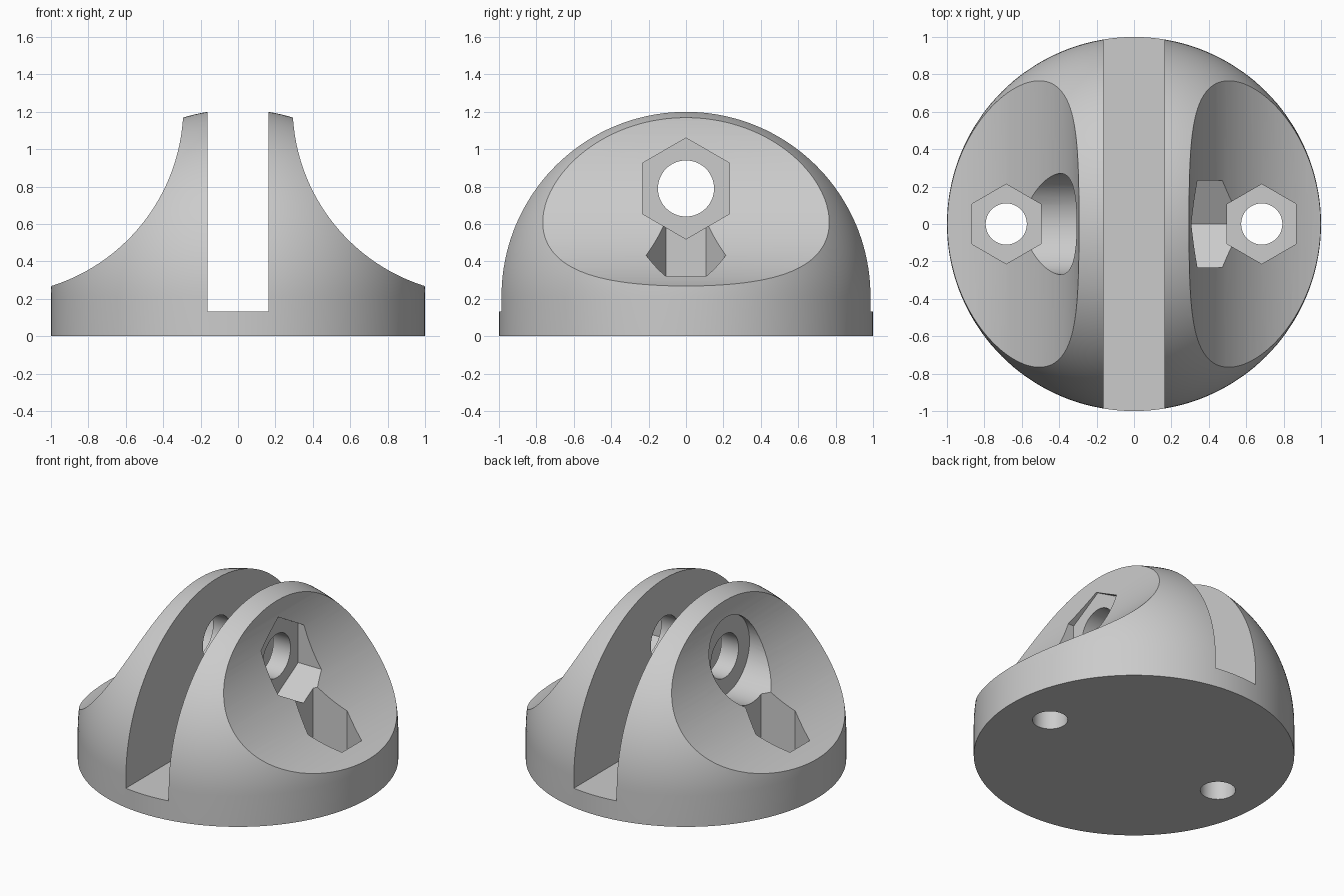
import bpy, bmesh, math
from mathutils import Matrix, Vector

if "Cube" in bpy.data.objects:
    bpy.data.objects.remove(bpy.data.objects["Cube"], do_unlink=True)

DOME_Z = 0.213      # height of the dome's centre
SLOT_HALF = 0.163   # half width of the slot
FLOOR_Z = 0.133     # height of the slot and nut pocket floors
BORE_Z = 0.79       # height of the cross bore
SCREW_X = 0.683     # distance of the base screws from the middle

grey = bpy.data.materials.new("plain grey")
grey.use_nodes = True
colour = (0.6, 0.6, 0.6, 1)
grey.diffuse_color = colour
grey.node_tree.nodes["Principled BSDF"].inputs["Base Color"].default_value = colour


def add_object(name, bm):
    bmesh.ops.recalc_face_normals(bm, faces=bm.faces)
    mesh = bpy.data.meshes.new(name)
    bm.to_mesh(mesh)
    bm.free()
    mesh.materials.append(grey)
    obj = bpy.data.objects.new(name, mesh)
    bpy.context.collection.objects.link(obj)
    return obj


def prism(name, radius, start, end, axis="Z", sides=64, turn=0.0):
    """Prism or cylinder between two points, with its corners turned about the axis."""
    start, end = Vector(start), Vector(end)
    tilt = {"X": Matrix.Rotation(math.pi / 2, 4, "Y"),
            "Y": Matrix.Rotation(math.pi / 2, 4, "X"),
            "Z": Matrix.Identity(4)}[axis]
    bm = bmesh.new()
    bmesh.ops.create_cone(
        bm, cap_ends=True, segments=sides, radius1=radius, radius2=radius,
        depth=(end - start).length,
        matrix=Matrix.Translation((start + end) / 2) @ tilt @ Matrix.Rotation(turn, 4, "Z"))
    return add_object(name, bm)


def box(name, size, centre):
    bm = bmesh.new()
    bmesh.ops.create_cube(bm, size=1, matrix=Matrix.Translation(centre) @ Matrix.Diagonal((*size, 1)))
    return add_object(name, bm)


# Domed body: a short cylinder with a hemisphere on top, turned on a lathe
steps, around = 40, 144
profile = [(0, 0), (1, 0)]
for i in range(steps + 1):
    a = math.pi / 2 * i / steps
    profile.append((math.cos(a) if i < steps else 0, DOME_Z + math.sin(a)))
bm = bmesh.new()
verts = [bm.verts.new((r, 0, z)) for r, z in profile]
edges = [bm.edges.new(pair) for pair in zip(verts, verts[1:])]
bmesh.ops.spin(bm, geom=verts + edges, cent=(0, 0, 0), axis=(0, 0, 1),
               angle=math.tau, steps=around, use_duplicate=False)
bmesh.ops.remove_doubles(bm, verts=bm.verts, dist=1e-4)
bmesh.ops.dissolve_limit(bm, angle_limit=0.001, verts=bm.verts[:],
                         edges=[e for e in bm.edges if all(v.co.z < 1e-4 for v in e.verts)])
body = add_object("domed_bracket", bm)

# Slot through the middle and the bore across it
cutters = [
    box("slot_cutter", (2 * SLOT_HALF, 3, 2), (0, 0, FLOOR_Z + 1)),
    prism("cross_bore_cutter", 0.15, (-1.5, 0, BORE_Z), (1.5, 0, BORE_Z), "X"),
]

# Scooped flanks, with a screw hole and a hexagonal nut pocket in each
for side, label in ((1, "left"), (-1, "right")):
    cutters += [
        prism(label + "_scoop_cutter", 1.008, (1.3 * side, -1.5, 1.23),
              (1.3 * side, 1.5, 1.23), "Y", sides=160),
        prism(label + "_screw_cutter", 0.11, (SCREW_X * side, 0, -0.5), (SCREW_X * side, 0, 1)),
        prism(label + "_nut_cutter", 0.213, (SCREW_X * side, 0, FLOOR_Z),
              (SCREW_X * side, 0, 0.75), sides=6),
    ]

# Bore recesses: hexagonal for the nut, round for the bolt head
for name, side, sides in (("bore_nut_cutter", 1, 6), ("bolt_head_cutter", -1, 64)):
    cutters.append(prism(name, 0.27, (0.295 * side, 0, BORE_Z), (1.3 * side, 0, BORE_Z), "X", sides))

# Make sure every hexagon has its corners on the intended axis
for cutter in cutters:
    if "nut" in cutter.name:
        along_z = "bore" not in cutter.name
        pts = [v.co for v in cutter.data.vertices]
        mid = sum(pts, Vector()) / len(pts)
        reach = max(p.y - mid.y for p in pts) if along_z else max(p.z - mid.z for p in pts)
        radius = 0.213 if along_z else 0.27
        if reach < radius * 0.95:
            spin = Matrix.Rotation(math.pi / 6, 4, "Z" if along_z else "X")
            cutter.data.transform(Matrix.Translation(mid) @ spin @ Matrix.Translation(-mid))

# Cut everything out of the body
bpy.context.view_layer.objects.active = body
for cutter in cutters:
    cutter.hide_render = True
    mod = body.modifiers.new(cutter.name, "BOOLEAN")
    mod.operation = "DIFFERENCE"
    mod.solver = "EXACT"
    mod.object = cutter
    bpy.ops.object.modifier_apply(modifier=mod.name)
    bpy.data.objects.remove(cutter, do_unlink=True)

# Smooth the curved faces and keep the cut edges sharp
bpy.ops.object.select_all(action="DESELECT")
body.select_set(True)
bpy.ops.object.shade_smooth_by_angle(angle=math.radians(25))
